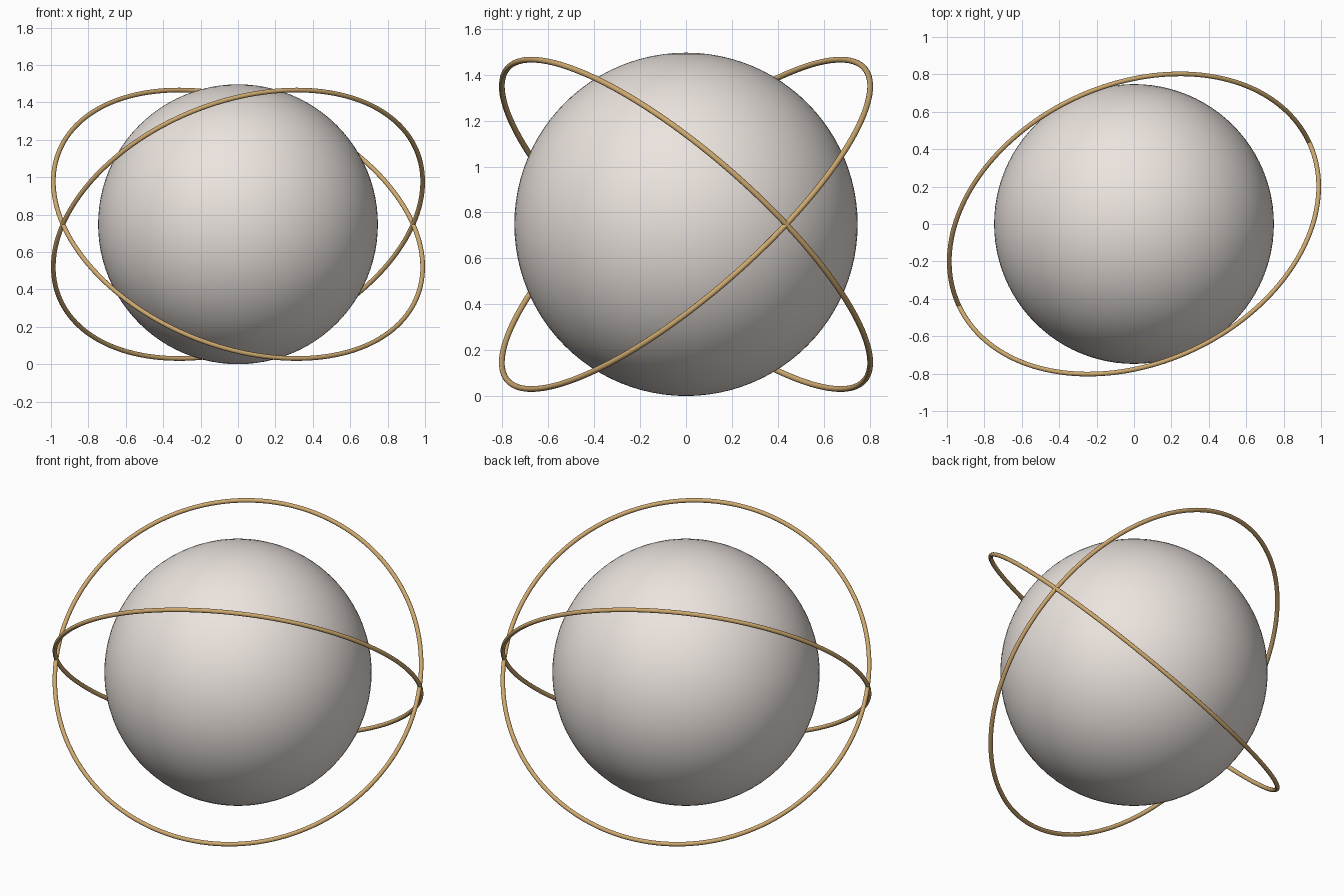
import bpy
from math import radians, sin, cos
from mathutils import Vector

if "Cube" in bpy.data.objects:
    bpy.data.objects.remove(bpy.data.objects["Cube"])

CENTRE = Vector((0, 0, 0.748))


def material(name, colour):
    mat = bpy.data.materials.new(name)
    mat.diffuse_color = colour
    mat.use_nodes = True
    mat.node_tree.nodes["Principled BSDF"].inputs["Base Color"].default_value = mat.diffuse_color
    return mat


def finish(name, mat):
    obj = bpy.context.object
    obj.name = name
    obj.data.materials.append(mat)
    bpy.ops.object.shade_smooth()
    return obj


pearl = material("pearl", (0.83, 0.77, 0.73, 1))
gold = material("gold", (0.62, 0.40, 0.16, 1))

# central globe
bpy.ops.mesh.primitive_uv_sphere_add(segments=96, ring_count=48, radius=0.748, location=CENTRE)
finish("globe", pearl)

# two thin orbit rings, mirror images across the globe's equator
tilt, turn = radians(44), radians(25)
for name, side in (("orbit_ring_a", 1), ("orbit_ring_b", -1)):
    normal = Vector((sin(tilt) * sin(turn), -sin(tilt) * cos(turn), side * cos(tilt)))
    bpy.ops.mesh.primitive_torus_add(
        major_radius=1.033, minor_radius=0.0125, major_segments=160, minor_segments=16,
        location=CENTRE, rotation=normal.to_track_quat('Z', 'Y').to_euler())
    finish(name, gold)
